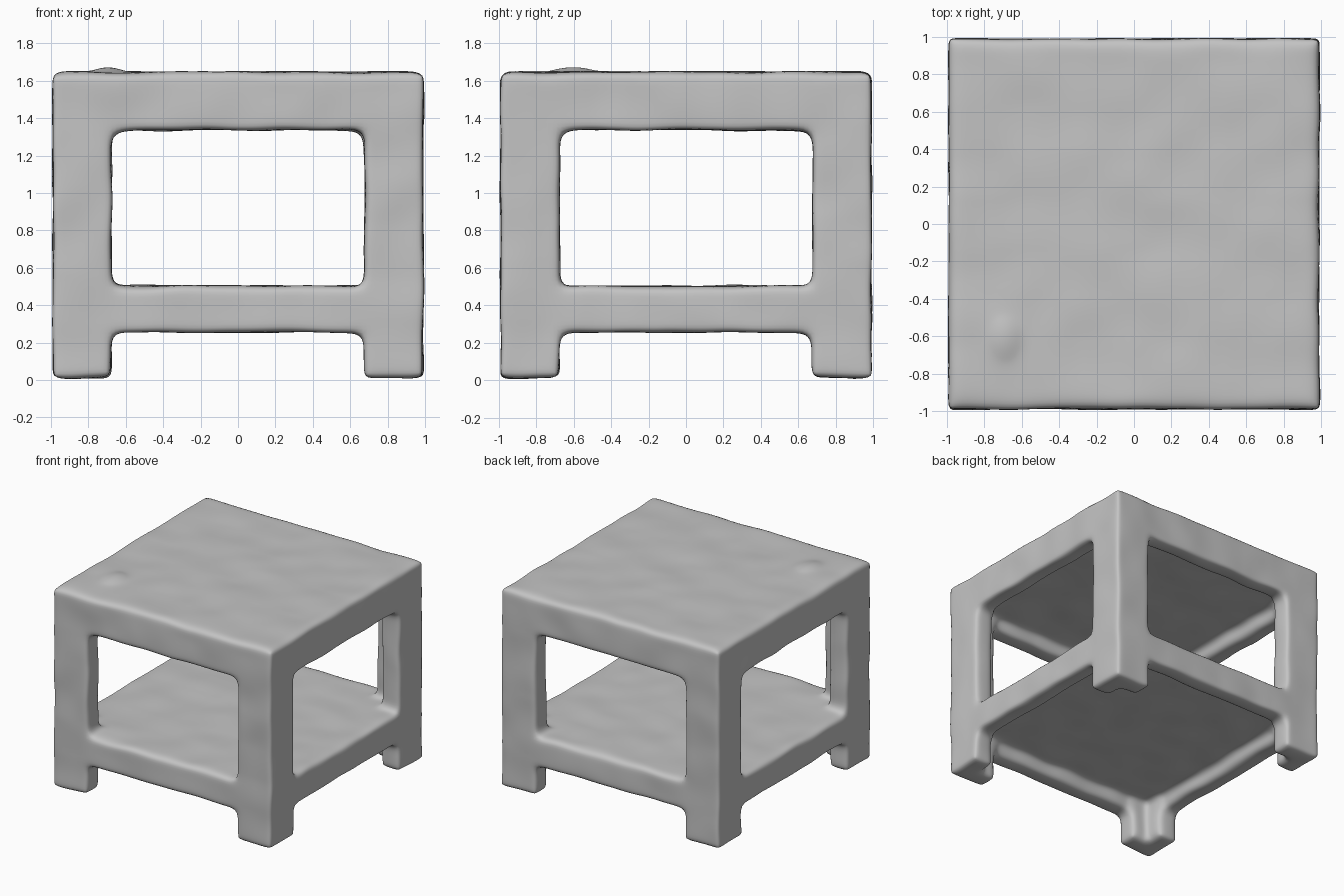
import bpy
import bmesh
from mathutils import Vector, noise

cube = bpy.data.objects.get("Cube")
if cube:
    bpy.data.objects.remove(cube, do_unlink=True)

HALF = 0.99       # half of the table's width
TOP = 1.647       # height of the table top
FOOT = 0.01       # height of the leg ends before wobble
LEG = 0.315       # leg width
FLANGE = 0.175    # thickness of the L-shaped leg flanges
RAIL = 0.15       # thickness of the rails
RECESS = 0.1      # how far the panels sit above the rail undersides

grey = bpy.data.materials.new("clay_grey")
grey.use_nodes = True
colour = (0.55, 0.55, 0.55, 1)
grey.diffuse_color = colour
grey.node_tree.nodes["Principled BSDF"].inputs["Base Color"].default_value = colour


def add_box(bm, low, high):
    """Add a box spanning two opposite corners."""
    low, high = Vector(low), Vector(high)
    for v in bmesh.ops.create_cube(bm, size=1)["verts"]:
        v.co = (low + high) / 2 + v.co * (high - low)


def add_mirrored(bm, low, high):
    """Add a box in all four quadrants."""
    for sx in (-1, 1):
        for sy in (-1, 1):
            a = (low[0] * sx, low[1] * sy, low[2])
            b = (high[0] * sx, high[1] * sy, high[2])
            add_box(bm, [min(p) for p in zip(a, b)], [max(p) for p in zip(a, b)])


bm = bmesh.new()

# Corner legs with an L-shaped section
add_mirrored(bm, (HALF - LEG, HALF - FLANGE, FOOT), (HALF, HALF, TOP))
add_mirrored(bm, (HALF - FLANGE, HALF - LEG, FOOT), (HALF, HALF, TOP))

# Top and shelf panels, each with a rail around it
inner = HALF - RAIL
for bottom, top in ((1.335, TOP), (0.255, 0.503)):
    add_box(bm, (-inner, -inner, bottom + RECESS), (inner, inner, top))
    for s in (-1, 1):
        near, far = sorted((s * inner, s * HALF))
        add_box(bm, (-HALF, near, bottom), (HALF, far, top))
        add_box(bm, (near, -HALF, bottom), (far, HALF, top))

# Small lump on the top
lump = bmesh.ops.create_uvsphere(bm, u_segments=24, v_segments=12, radius=0.1)["verts"]
for v in lump:
    v.co = Vector((-0.69, -0.61, TOP)) + v.co * Vector((0.85, 1.2, 0.24))

mesh = bpy.data.meshes.new("side_table")
bm.to_mesh(mesh)
bm.free()
table = bpy.data.objects.new("side_table", mesh)
bpy.context.collection.objects.link(table)

# Fuse the parts and soften every edge
fuse = table.modifiers.new("fuse", 'REMESH')
fuse.mode = 'VOXEL'
fuse.voxel_size = 0.022
soften = table.modifiers.new("soften", 'SMOOTH')
soften.factor = 0.5
soften.iterations = 18
graph = bpy.context.evaluated_depsgraph_get()
soft = bpy.data.meshes.new_from_object(table.evaluated_get(graph))
table.modifiers.clear()
table.data = soft
soft.name = "side_table"

# Gentle hand-made unevenness
for v in soft.vertices:
    v.co += noise.noise_vector(v.co * 4) * 0.009

soft.materials.clear()
soft.materials.append(grey)
for p in soft.polygons:
    p.use_smooth = True
    p.material_index = 0
